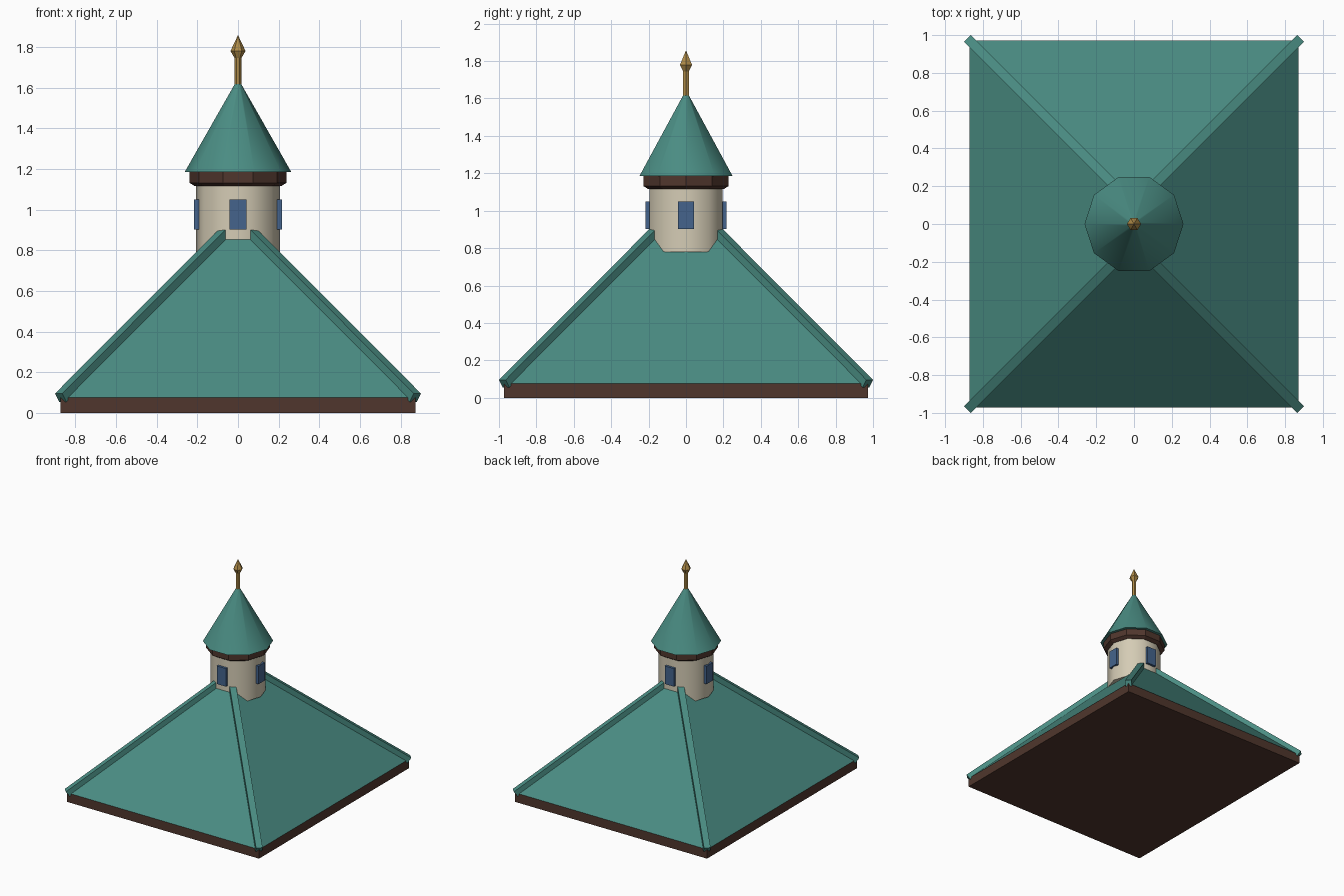
import bpy, bmesh, math
from mathutils import Vector, Matrix

if "Cube" in bpy.data.objects:
    bpy.data.objects.remove(bpy.data.objects["Cube"])


def material(name, rgb):
    m = bpy.data.materials.new(name)
    m.diffuse_color = (*rgb, 1)
    m.use_nodes = True
    m.node_tree.nodes["Principled BSDF"].inputs["Base Color"].default_value = m.diffuse_color
    return m


TEAL = material("teal_roof", (0.068, 0.262, 0.225))
BROWN = material("dark_brown_wood", (0.080, 0.037, 0.026))
CREAM = material("cream_plaster", (0.66, 0.60, 0.46))
BLUE = material("blue_glass", (0.058, 0.127, 0.262))
GOLD = material("gold_metal", (0.43, 0.26, 0.065))


def add_object(name, bm, mat, smooth=False):
    bmesh.ops.recalc_face_normals(bm, faces=bm.faces)
    me = bpy.data.meshes.new(name)
    bm.to_mesh(me)
    bm.free()
    me.materials.append(mat)
    ob = bpy.data.objects.new(name, me)
    bpy.context.collection.objects.link(ob)
    if smooth:
        bpy.ops.object.select_all(action='DESELECT')
        ob.select_set(True)
        bpy.context.view_layer.objects.active = ob
        bpy.ops.object.shade_smooth_by_angle(angle=math.radians(40))
    return ob


def box(name, size, matrix, mat):
    bm = bmesh.new()
    bmesh.ops.create_cube(bm, size=1, matrix=matrix @ Matrix.Diagonal((*size, 1)))
    return add_object(name, bm, mat)


def lathe(name, profile, sides, mat, smooth=False):
    """Closed solid from (radius, z) rings, first corner on +x."""
    bm = bmesh.new()
    rings = []
    for r, z in profile:
        if r == 0:
            rings.append([bm.verts.new((0, 0, z))] * sides)
        else:
            rings.append([bm.verts.new((r * math.cos(math.tau * i / sides),
                                        r * math.sin(math.tau * i / sides), z))
                          for i in range(sides)])
    for a, b in zip(rings, rings[1:]):
        for i in range(sides):
            j = (i + 1) % sides
            bm.faces.new(list(dict.fromkeys((a[i], a[j], b[j], b[i]))))
    for ring in (rings[0], rings[-1]):
        if len(set(ring)) > 2:
            bm.faces.new(ring)
    return add_object(name, bm, mat, smooth)


HX, HY, EAVE = 0.872, 0.972, 0.075
RIDGE_Y, RIDGE_Z = HY - HX, EAVE + HX * 1.003

# Eave board
box("eave_board", (2 * HX, 2 * HY, EAVE), Matrix.Translation((0, 0, EAVE / 2)), BROWN)

# Hipped main roof with a short ridge hidden in the turret
bm = bmesh.new()
c = [bm.verts.new((sx * HX, sy * HY, EAVE)) for sx, sy in ((-1, -1), (1, -1), (1, 1), (-1, 1))]
f, b = [bm.verts.new((0, s * RIDGE_Y, RIDGE_Z)) for s in (-1, 1)]
for face in ((c[0], c[1], f), (c[1], c[2], b, f), (c[2], c[3], b), (c[3], c[0], f, b), c):
    bm.faces.new(face)
add_object("main_roof", bm, TEAL)

# Hip bars along the four roof corners
for sx, nx in ((-1, "left"), (1, "right")):
    for sy, ny in ((-1, "front"), (1, "back")):
        low = Vector((sx * HX, sy * HY, EAVE))
        high = Vector((0, sy * RIDGE_Y, RIDGE_Z))
        d = (high - low).normalized()
        side = Vector((0, 0, 1)).cross(d).normalized()
        rot = Matrix((d, side, d.cross(side))).transposed().to_4x4()
        box(f"hip_bar_{ny}_{nx}", ((high - low).length, 0.05, 0.05),
            Matrix.Translation((low + high) / 2) @ rot, TEAL)

# Turret wall, collar and cone roof
lathe("turret_wall", [(0.206, 0.78), (0.206, 1.13)], 10, CREAM, True)
lathe("turret_collar", [(0.212, 1.115), (0.238, 1.131), (0.238, 1.187)], 10, BROWN)
lathe("turret_roof", [(0.262, 1.185), (0.016, 1.617)], 10, TEAL, True)

# Finial
lathe("finial", [(0.017, 1.59), (0.017, 1.745), (0.037, 1.78), (0, 1.858)], 6, GOLD)

# Windows on four sides
for i, n in enumerate(("right", "back", "left", "front")):
    box(f"window_{n}", (0.035, 0.084, 0.148),
        Matrix.Rotation(i * math.pi / 2, 4, 'Z') @ Matrix.Translation((0.198, 0, 0.976)), BLUE)
